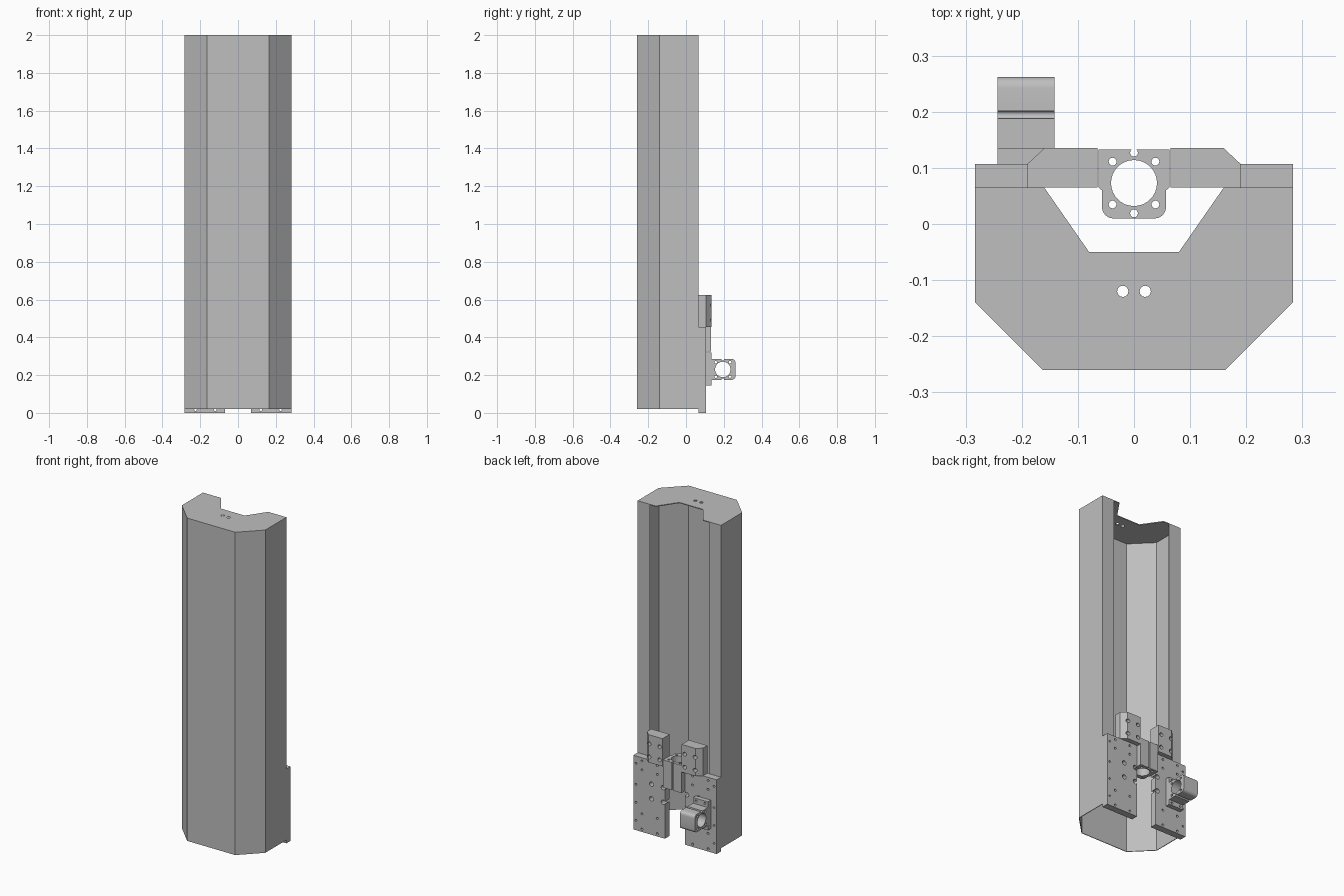
import bpy, bmesh, math
from mathutils import Matrix, Vector

old = bpy.data.objects.get("Cube")
if old:
    bpy.data.objects.remove(old)

GREY = (0.52, 0.52, 0.52, 1)
metal = bpy.data.materials.new("plain grey metal")
metal.use_nodes = True
metal.diffuse_color = GREY
metal.node_tree.nodes["Principled BSDF"].inputs["Base Color"].default_value = GREY

AXIS = {
    "x": Matrix(((0, 0, 1), (1, 0, 0), (0, 1, 0))),   # profile in yz
    "y": Matrix(((1, 0, 0), (0, 0, 1), (0, 1, 0))),   # profile in xz
    "z": Matrix.Identity(3),                          # profile in xy
}


def add_object(name, bm):
    bmesh.ops.recalc_face_normals(bm, faces=bm.faces)
    mesh = bpy.data.meshes.new(name)
    bm.to_mesh(mesh)
    bm.free()
    mesh.materials.append(metal)
    obj = bpy.data.objects.new(name, mesh)
    bpy.context.collection.objects.link(obj)
    return obj


def extrude(bm, points, low, high, axis):
    """Closed prism of a 2D profile between two heights on an axis."""
    m = AXIS[axis]
    a = [bm.verts.new(m @ Vector((u, v, low))) for u, v in points]
    b = [bm.verts.new(m @ Vector((u, v, high))) for u, v in points]
    bm.faces.new(a)
    bm.faces.new(b)
    for i in range(len(a)):
        j = (i + 1) % len(a)
        bm.faces.new((a[i], a[j], b[j], b[i]))


def prism(name, points, low, high, axis="z"):
    bm = bmesh.new()
    extrude(bm, points, low, high, axis)
    return add_object(name, bm)


def rect(u0, u1, v0, v1):
    return [(u0, v0), (u1, v0), (u1, v1), (u0, v1)]


def circle(u, v, r, n=16):
    return [(u + r * math.cos(2 * math.pi * i / n),
             v + r * math.sin(2 * math.pi * i / n)) for i in range(n)]


def arc(u, v, r, start, steps=6):
    """Quarter turn for a rounded corner."""
    return [(u + r * math.cos(math.radians(start + 90 * i / steps)),
             v + r * math.sin(math.radians(start + 90 * i / steps)))
            for i in range(steps + 1)]


def drill(obj, holes, low, high, axis):
    """Cut round holes (u, v, radius) along an axis."""
    bm = bmesh.new()
    for u, v, r in holes:
        extrude(bm, circle(u, v, r, 32 if r > 0.03 else 16), low, high, axis)
    cutter = add_object(obj.name + "_cutter", bm)
    cutter.hide_render = True
    cutter.hide_set(True)
    mod = obj.modifiers.new("holes", "BOOLEAN")
    mod.operation = "DIFFERENCE"
    mod.solver = "EXACT"
    mod.object = cutter
    bpy.context.view_layer.objects.active = obj
    bpy.ops.object.modifier_apply(modifier=mod.name)
    bpy.data.objects.remove(cutter)


def smooth(obj):
    bpy.ops.object.select_all(action="DESELECT")
    obj.select_set(True)
    bpy.context.view_layer.objects.active = obj
    bpy.ops.object.shade_smooth_by_angle(angle=math.radians(30))


def ring_holes(u, v):
    """Bore with six screw holes around it."""
    return [(u, v, 0.041)] + [
        (u + 0.054 * math.cos(math.radians(a)), v + 0.054 * math.sin(math.radians(a)), 0.007)
        for a in (45, 90, 135, 225, 270, 315)]


BACK, PLATE, REAR = 0.065, 0.107, 0.135

# Folded sheet housing, open at the bottom and along the back
half = [(0.2, BACK), (0.283, BACK), (0.283, -0.14), (0.163, -0.26)]
path = half + [(-x, y) for x, y in reversed(half)]
bm = bmesh.new()
rows = [[bm.verts.new((x, y, z)) for x, y in path] for z in (0.02, 2.0)]
for i in range(len(path) - 1):
    bm.faces.new((rows[0][i], rows[0][i + 1], rows[1][i + 1], rows[1][i]))
housing = add_object("housing_shell", bm)
# Normals face outwards so the thickness goes inwards
if sum(p.normal.dot(p.center) for p in housing.data.polygons) < 0:
    housing.data.flip_normals()
solid = housing.modifiers.new("sheet", "SOLIDIFY")
solid.thickness = 0.004
solid.offset = -1
solid.use_even_offset = True

# Top cap with a notch and two cable holes
cap_half = [(0.08, -0.05), (0.16, BACK), *half[1:]]
cap = prism("top_cap", cap_half + [(-x, y) for x, y in reversed(cap_half)], 1.995, 2.0)
drill(cap, [(-0.02, -0.12, 0.01), (0.02, -0.12, 0.01)], 1.9, 2.1, "z")

for side, s in (("left", 1), ("right", -1)):
    # Rear mounting plate with bolt pattern
    plate = prism(side + "_rear_plate", rect(*sorted((s * 0.068, s * 0.283)), 0, 0.455),
                  BACK, PLATE, "y")
    holes = [(s * x, z, 0.014) for x in (0.08, 0.16) for z in (0.22, 0.31)]
    holes += [(s * x, z, 0.007) for x in (0.12, 0.225) for z in (0.016, 0.11, 0.38, 0.435)]
    holes += [(s * 0.265, z, 0.006) for z in (0.06, 0.17, 0.28, 0.41)]
    drill(plate, holes, 0, 0.2, "y")
    smooth(plate)

    # Chamfered clamp block above the plate
    outline = [(0.065, BACK), (0.19, BACK), (0.19, PLATE), (0.16, REAR), (0.065, REAR)]
    block = prism(side + "_clamp_block", [(s * x, y) for x, y in outline], 0.455, 0.625)
    drill(block, [(s * x, z, 0.012) for x in (0.085, 0.155) for z in (0.49, 0.57)],
          0, 0.2, "y")
    smooth(block)

# Central ring holder, bore upright
front = arc(-0.037, 0.03, 0.02, 180) + arc(0.037, 0.03, 0.02, 270)
holder = prism("center_ring_holder",
               front + [(0.057, 0.06), (0.063, BACK), (0.063, 0.133),
                        (-0.063, 0.133), (-0.063, BACK), (-0.057, 0.06)],
               0.325, 0.495)
drill(holder, ring_holes(0, 0.073), 0.2, 0.6, "z")
smooth(holder)

# Side ring holder, bore sideways, on its foot plate
foot = prism("side_holder_foot", rect(-0.243, -0.142, 0.145, 0.32), PLATE, REAR, "y")
drill(foot, [(x, z, 0.007) for x in (-0.222, -0.163) for z in (0.16, 0.304)], 0, 0.2, "y")
smooth(foot)
body = (arc(0.242, 0.195, 0.02, 270) + arc(0.242, 0.265, 0.02, 0)
        + [(REAR, 0.285), (REAR, 0.175)])
side_holder = prism("side_ring_holder", body, -0.243, -0.142, "x")
drill(side_holder, ring_holes(0.195, 0.23), -0.4, 0, "x")
smooth(side_holder)
